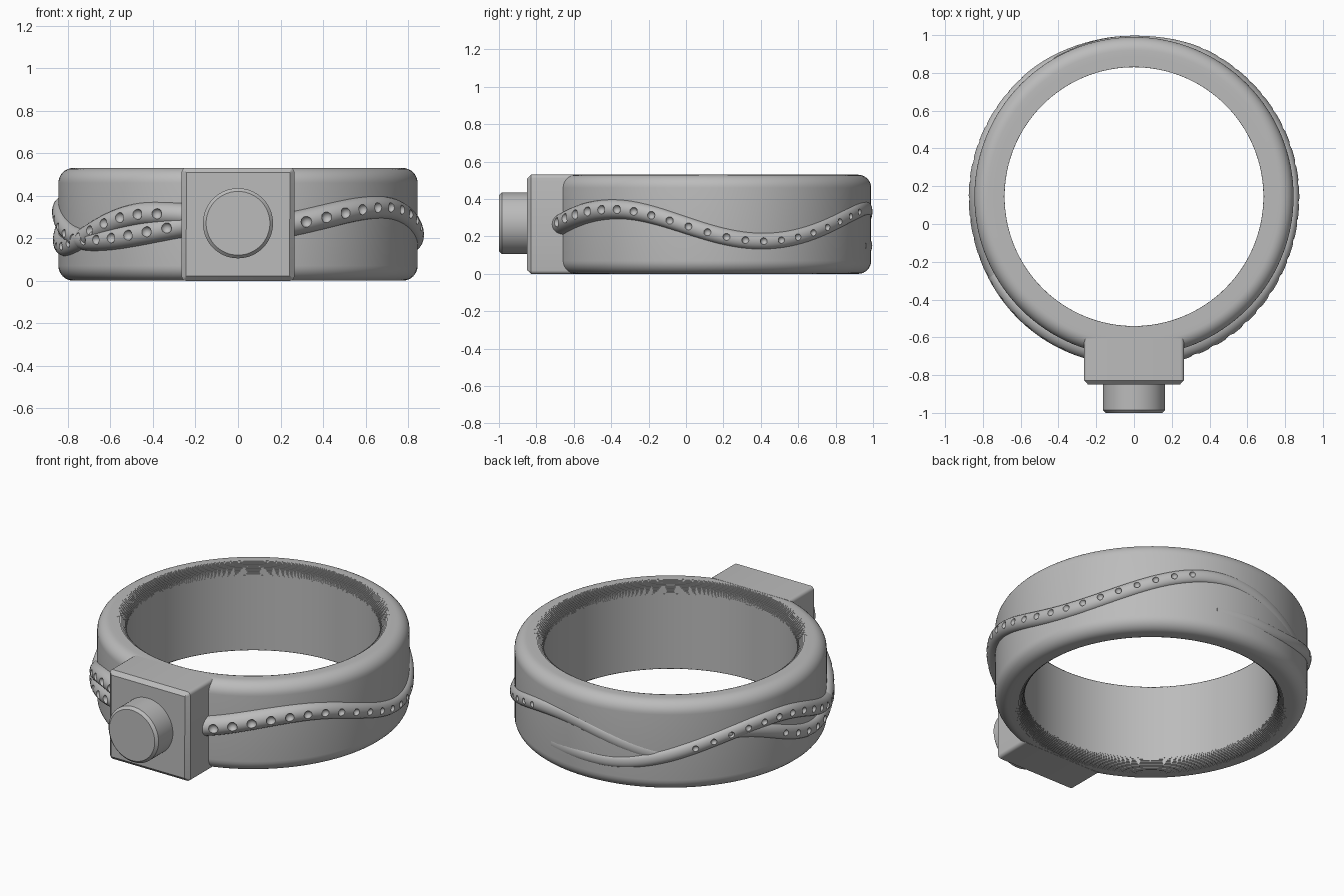
import bpy, bmesh, math
from math import sin, cos, pi, radians
from mathutils import Vector, Matrix

cube = bpy.data.objects.get("Cube")
if cube:
    bpy.data.objects.remove(cube)

CY, R, H = 0.145, 0.845, 0.53      # ring centre, outer radius, height

metal = bpy.data.materials.new("grey_metal")
metal.use_nodes = True
metal.diffuse_color = (0.5, 0.5, 0.5, 1)
metal.node_tree.nodes["Principled BSDF"].inputs["Base Color"].default_value = (0.5, 0.5, 0.5, 1)


def finish(name, bm, smooth=True):
    bmesh.ops.recalc_face_normals(bm, faces=bm.faces)
    mesh = bpy.data.meshes.new(name)
    bm.to_mesh(mesh)
    bm.free()
    mesh.materials.append(metal)
    obj = bpy.data.objects.new(name, mesh)
    bpy.context.collection.objects.link(obj)
    if smooth:
        shade(obj)
    return obj


def shade(obj):
    bpy.ops.object.select_all(action='DESELECT')
    obj.select_set(True)
    bpy.context.view_layer.objects.active = obj
    bpy.ops.object.shade_smooth_by_angle(angle=radians(35))


def keyed(keys, t):
    """Ease between (angle, value) keys."""
    if t <= keys[0][0]:
        return keys[0][1]
    for (a, u), (b, v) in zip(keys, keys[1:]):
        if t <= b:
            return u + (v - u) * (1 - cos(pi * (t - a) / (b - a))) / 2
    return keys[-1][1]


def on_ring(t, r, z):
    a = radians(t)
    return Vector((r * sin(a), CY - r * cos(a), z))


# Band: rounded outer edge, finely stepped inner edge
def band():
    f, inner, lip, drop, steps = 0.07, 0.685, 0.06, 0.06, 12
    half = [(R, H / 2)]
    half += [(R - f + f * cos(i * pi / 16), H - f + f * sin(i * pi / 16)) for i in range(9)]
    for i in range(steps):
        a, b = i * pi / 2 / steps, (i + 1) * pi / 2 / steps
        z = H - drop * (1 - cos(a))
        half.append((inner + lip * (1 - sin(a)), z))
        half.append((inner + lip * (1 - sin(a)), H - drop * (1 - cos(b))))
    half += [(inner, H - drop), (inner, H / 2)]
    profile = half + [(r, H - z) for r, z in half[-2:0:-1]]
    bm = bmesh.new()
    n = 128
    rings = [[bm.verts.new(on_ring(360 * k / n, r, z)) for r, z in profile] for k in range(n)]
    m = len(profile)
    for k in range(n):
        p, q = rings[k], rings[(k + 1) % n]
        for j in range(m):
            bm.faces.new((p[j], q[j], q[(j + 1) % m], p[(j + 1) % m]))
    bmesh.ops.remove_doubles(bm, verts=bm.verts, dist=1e-5)
    return finish("band", bm)


# Wavy strand: swept oval with a row of round dimples
def strand(name, heights, rises, start, end, pit_start, pit_end):
    bm = bmesh.new()
    n, sides = int((end - start) / 1.5), 28
    rings = []
    for k in range(n + 1):
        t = start + (end - start) * k / n
        p, z = keyed(rises, t), keyed(heights, t)
        w = 0.03 + p / 2
        slope = (keyed(heights, t + 1) - keyed(heights, t - 1)) / (2 * radians(1) * R)
        w *= math.sqrt(1 + slope * slope)
        rings.append([bm.verts.new(on_ring(t, R - 0.01 + (p + 0.01) * cos(a), z + w * sin(a)))
                      for a in (2 * pi * j / sides for j in range(sides))])
    for p, q in zip(rings, rings[1:]):
        for j in range(sides):
            bm.faces.new((p[j], q[j], q[(j + 1) % sides], p[(j + 1) % sides]))
    bm.faces.new(rings[0])
    bm.faces.new(rings[-1])
    obj = finish(name, bm, smooth=False)

    cut = bmesh.new()
    t = pit_start
    while t <= pit_end:
        p = keyed(rises, t)
        place = Matrix.Translation(on_ring(t, R + p, keyed(heights, t)))
        bmesh.ops.create_icosphere(cut, subdivisions=2, radius=0.011 + 0.3 * p, matrix=place)
        t += 6.7
    cutter = finish(name + "_dimple_cutter", cut, smooth=False)
    mod = obj.modifiers.new("dimples", 'BOOLEAN')
    mod.operation, mod.solver, mod.object = 'DIFFERENCE', 'EXACT', cutter
    bpy.ops.object.select_all(action='DESELECT')
    obj.select_set(True)
    bpy.context.view_layer.objects.active = obj
    bpy.ops.object.modifier_apply(modifier=mod.name)
    bpy.data.objects.remove(cutter)
    shade(obj)


# Square mount: rounded corners, chamfered front
def mount():
    y0, y1, w = -0.85, -0.605, 0.265
    bm = bmesh.new()
    bmesh.ops.create_cube(bm, size=1, matrix=Matrix.Translation((0, (y0 + y1) / 2, H / 2))
                          @ Matrix.Diagonal((2 * w, y1 - y0, H + 0.002, 1)))
    along = [e for e in bm.edges if abs(e.verts[0].co.y - e.verts[1].co.y) > 0.1]
    bmesh.ops.bevel(bm, geom=along, offset=0.02, segments=4, profile=0.5, affect='EDGES')
    front = [e for e in bm.edges if all(v.co.y < y0 + 0.001 for v in e.verts)]
    bmesh.ops.bevel(bm, geom=front, offset=0.022, segments=1, affect='EDGES')
    finish("square_mount", bm)


# Round button on the front of the mount
def button():
    bm = bmesh.new()
    place = Matrix.Translation((0, -0.91, 0.27)) @ Matrix.Rotation(pi / 2, 4, 'X')
    bmesh.ops.create_cone(bm, cap_ends=True, segments=64, radius1=0.165, radius2=0.165,
                          depth=0.18, matrix=place)
    rim = [e for e in bm.edges if all(v.co.y < -0.99 for v in e.verts)]
    bmesh.ops.bevel(bm, geom=rim, offset=0.015, segments=1, affect='EDGES')
    finish("round_button", bm)


band()
mount()
button()
strand("main_strand",
       [(0, .24), (52, .345), (108, .175), (168, .35), (222, .2)],
       [(0, .06), (22, .055), (90, .03), (150, .022), (180, .007), (215, .003)],
       8, 215, 21, 157)
strand("upper_side_strand",
       [(188, .15), (256, .355), (305, .19), (365, .29)],
       [(165, .001), (190, .008), (225, .022), (270, .03), (335, .05)],
       165, 350, 224, 341)
strand("lower_side_strand",
       [(238, .32), (284, .16), (332, .315), (365, .29)],
       [(235, .01), (262, .025), (335, .05)],
       235, 350, 261, 341)
